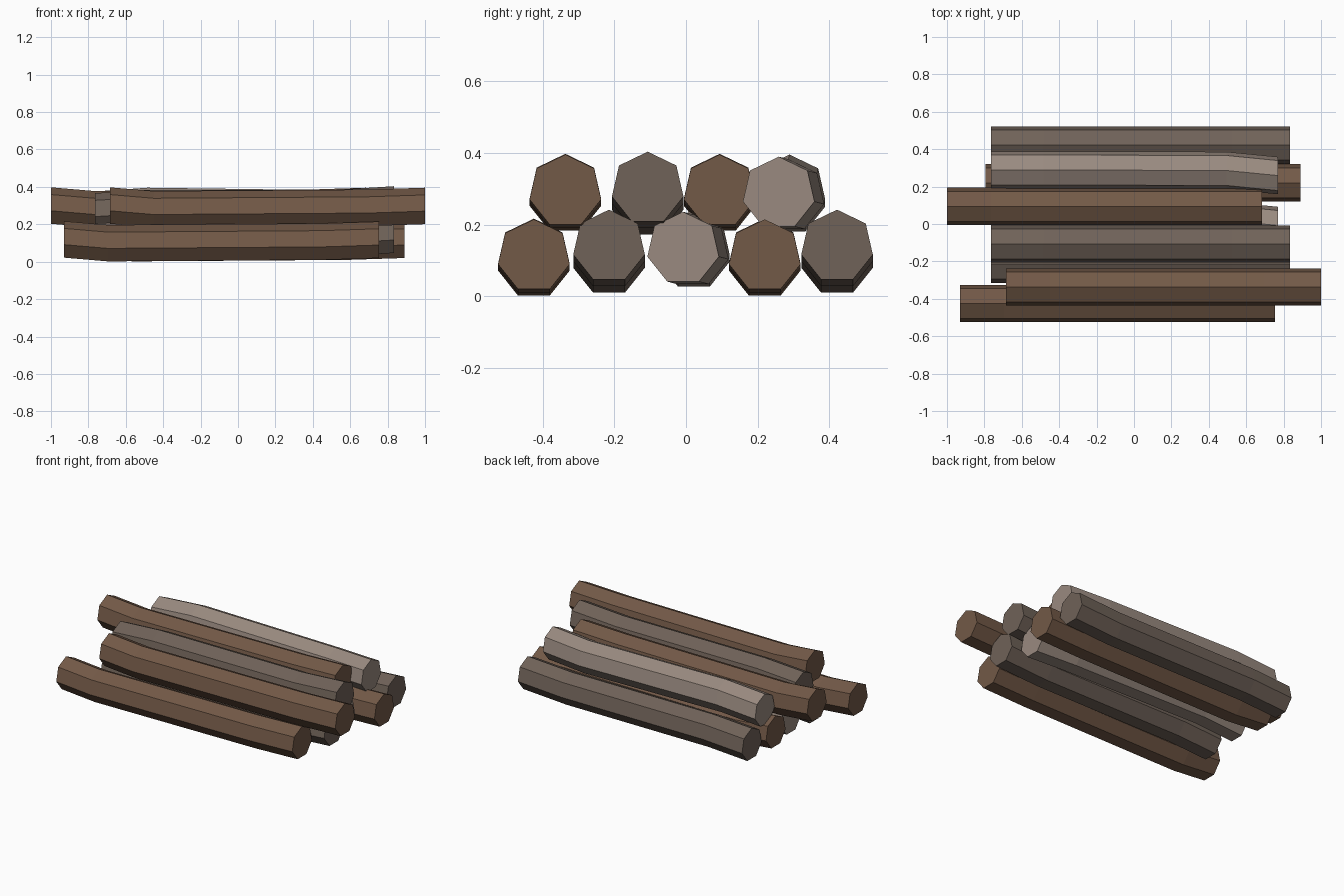
import bpy, bmesh, math

if "Cube" in bpy.data.objects:
    bpy.data.objects.remove(bpy.data.objects["Cube"])

SIDES, R = 7, 0.1025


def material(name, rgb):
    m = bpy.data.materials.new(name)
    m.diffuse_color = (*rgb, 1)
    m.use_nodes = True
    m.node_tree.nodes["Principled BSDF"].inputs["Base Color"].default_value = m.diffuse_color
    return m


# Each kind of log: material and a path of (x from left end, dy, dz),
# with dy, dz measured from the centre of the right-hand end
KINDS = {
    "brown": (material("brown_bark", (0.17, 0.10, 0.063)),
              [(0, 0, 0.002), (0.235, 0, -0.018), (1.38, 0, -0.01), (1.685, 0, 0)]),
    "dark": (material("dark_bark", (0.16, 0.122, 0.098)),
             [(0, 0, -0.037), (0.28, 0, -0.02), (1.29, 0, -0.019), (1.6, 0, 0)]),
    "pale": (material("pale_bark", (0.32, 0.255, 0.215)),
             [(0, 0.03, -0.014), (0.28, 0.03, 0.006), (1.26, 0.027, -0.007), (1.535, 0, 0)]),
}


def log(name, kind, x, y, z):
    """Slightly bent seven-sided log; x = left end, y and z = right end centre."""
    mat, path = KINDS[kind]
    bm = bmesh.new()
    rings = []
    for px, dy, dz in path:
        rings.append([bm.verts.new((px, dy + R * math.sin(a), dz + R * math.cos(a)))
                      for a in (2 * math.pi * i / SIDES for i in range(SIDES))])
    for a, b in zip(rings, rings[1:]):
        for i in range(SIDES):
            j = (i + 1) % SIDES
            bm.faces.new((a[i], a[j], b[j], b[i]))
    bm.faces.new(rings[0])
    bm.faces.new(rings[-1])
    bmesh.ops.recalc_face_normals(bm, faces=bm.faces)
    mesh = bpy.data.meshes.new(name)
    bm.to_mesh(mesh)
    bm.free()
    mesh.materials.append(mat)
    ob = bpy.data.objects.new(name, mesh)
    ob.location = (x, y, z)
    bpy.context.collection.objects.link(ob)


# Bottom layer, front to back
log("lower_log_1", "brown", -0.93, -0.425, 0.112)
log("lower_log_2", "dark", -0.765, -0.215, 0.139)
log("lower_log_3", "pale", -0.765, -0.008, 0.133)
log("lower_log_4", "brown", -0.795, 0.22, 0.112)
log("lower_log_5", "dark", -0.765, 0.422, 0.139)

# Top layer, front to back
log("upper_log_1", "brown", -0.685, -0.337, 0.293)
log("upper_log_2", "dark", -0.765, -0.107, 0.301)
log("upper_log_3", "brown", -1.0, 0.094, 0.293)
log("upper_log_4", "pale", -0.765, 0.259, 0.287)
